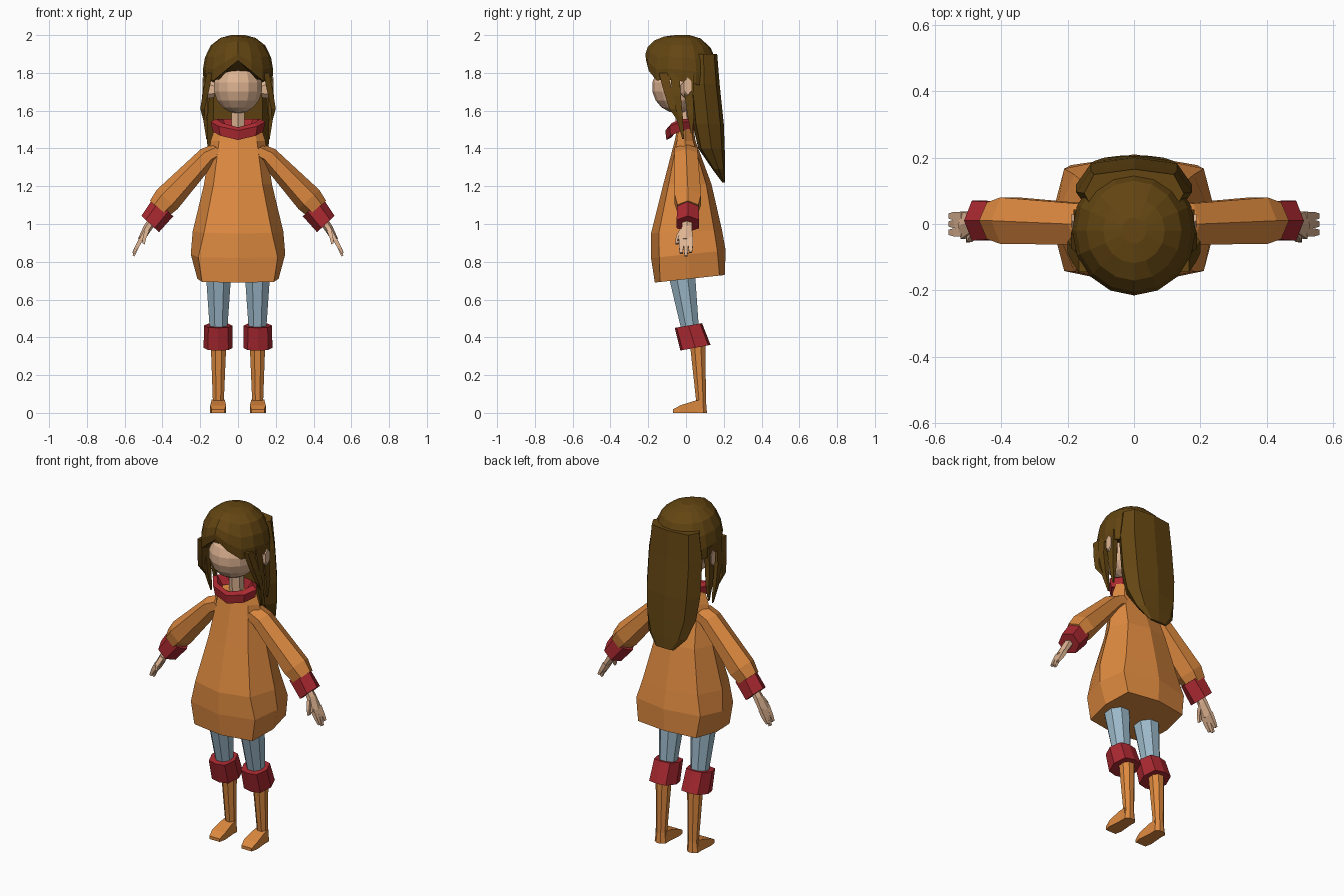
import bpy, bmesh, math
from mathutils import Vector as V


def material(name, rgb):
    m = bpy.data.materials.new(name)
    m.diffuse_color = (*rgb, 1)
    return m


ORANGE = material("orange cloth", (0.72, 0.25, 0.05))
RED = material("red trim", (0.40, 0.022, 0.03))
HAIR = material("brown hair", (0.125, 0.06, 0.006))
SKIN = material("skin", (0.74, 0.46, 0.29))
BLUE = material("blue leggings", (0.33, 0.48, 0.58))


def loft(name, rings, mat, caps=True, closed=False, mirror=False):
    """Join equal-length rings of points into a flat-faced skin."""
    bm = bmesh.new()
    vs = [[bm.verts.new(p) for p in r] for r in rings]
    n = len(vs[0])
    for i in range(len(vs) if closed else len(vs) - 1):
        a, b = vs[i], vs[(i + 1) % len(vs)]
        for j in range(n):
            k = (j + 1) % n
            bm.faces.new((a[j], a[k], b[k], b[j]))
    if caps and not closed:
        bm.faces.new(vs[0])
        bm.faces.new(vs[-1])
    bmesh.ops.recalc_face_normals(bm, faces=bm.faces)
    me = bpy.data.meshes.new(name)
    bm.to_mesh(me)
    bm.free()
    me.materials.append(mat)
    ob = bpy.data.objects.new(name, me)
    bpy.context.collection.objects.link(ob)
    if mirror:
        ob.modifiers.new("mirror", "MIRROR").use_mirror_merge = False
    return ob


def tube(name, path, mat, u, v, n=6, mirror=True):
    """Path entries: (centre, half width along u, half width along v)."""
    u, v = V(u).normalized(), V(v).normalized()
    s = 1 / math.cos(math.pi / n)
    rings = []
    for c, w, d in path:
        rings.append([V(c) + u * w * s * math.cos(a) + v * d * s * math.sin(a)
                      for a in [(i + 0.5) * 2 * math.pi / n for i in range(n)]])
    return loft(name, rings, mat, mirror=mirror)


def octo(z, sx, cx, f, b, tilt=0.0, corner=0.78, x0=0.0):
    """Eight-sided ring: side half width, corner half width, front and back y."""
    m, h = (f + b) / 2, (b - f) / 2
    xy = [(0, -1), (cx, -corner), (sx, 0), (cx, corner),
          (0, 1), (-cx, corner), (-sx, 0), (-cx, -corner)]
    return [V((x0 + x, m + h * t, z + tilt * (t + 1) / 2)) for x, t in xy]


# Dress with a tilted hem
loft("dress", [
    octo(0.69, 0.215, 0.19, -0.165, 0.205, 0.04, 0.85),
    octo(0.82, 0.25, 0.21, -0.185, 0.21, 0.04),
    octo(0.95, 0.24, 0.18, -0.185, 0.19, 0.02),
    octo(1.21, 0.18, 0.13, -0.12, 0.135),
    octo(1.44, 0.145, 0.10, -0.06, 0.05),
    octo(1.49, 0.125, 0.085, -0.05, 0.04, 0.02)], ORANGE)

# Collar: square-section ring that dips at the front
rings = []
for i in range(8):
    a = i * math.pi / 4
    x, y = math.sin(a), -math.cos(a)
    z = 1.525 - 0.045 * max(0, -y) ** 2
    rings.append([V((x * 0.145 * r, -0.03 + y * 0.08 * r, z + h))
                  for r, h in ((0.92, -0.035), (1, 0.015), (0.8, 0.032), (0.55, -0.02))])
loft("collar", rings, RED, closed=True)

# Neck and head
tube("neck", [((0, -0.01, 1.46), 0.035, 0.035), ((0, -0.02, 1.64), 0.035, 0.035)],
     SKIN, (1, 0, 0), (0, 1, 0), mirror=False)
bpy.ops.mesh.primitive_uv_sphere_add(segments=14, ring_count=9, location=(0, -0.04, 1.725))
head = bpy.context.object
head.name = "head"
head.scale = (0.132, 0.14, 0.14)
head.data.materials.append(SKIN)
tube("ear", [((0.125, -0.01, 1.71), 0.02, 0.035), ((0.165, 0.0, 1.715), 0.025, 0.045),
             ((0.188, 0.01, 1.73), 0.02, 0.04)], SKIN, (0, 1, 0), (0, 0, 1))

# Hair cap with a parted fringe
hairline = [1.865, 1.81, 1.76, 1.765, 1.755, 1.74, 1.72, 1.71, 1.70]
rings = []
for t, r in ((0, 0.2), (0.06, 0.5), (0.22, 0.77), (0.48, 0.94), (0.75, 1.0), (1, 0.98), (0.97, 0.74)):
    ring = []
    for i in range(16):
        a = i * math.pi / 8
        zb = hairline[min(i, 16 - i)]
        ring.append(V((0.186 * r * math.sin(a), -0.02 - 0.195 * r * math.cos(a), 2 - (2 - zb) * t)))
    rings.append(ring)
loft("hair_cap", rings, HAIR)

# Long hair down the back
loft("back_hair", [
    octo(1.90, 0.15, 0.12, 0.02, 0.165),
    octo(1.74, 0.175, 0.13, 0.015, 0.178),
    octo(1.53, 0.175, 0.13, 0.035, 0.20),
    octo(1.40, 0.16, 0.12, 0.065, 0.205),
    octo(1.29, 0.125, 0.09, 0.14, 0.207),
    octo(1.22, 0.06, 0.045, 0.192, 0.207)], HAIR)

# Loose strands beside the face
for name, pts in (
        ("front_strand", [(0.15, -0.12, 1.80), (0.17, -0.095, 1.70), (0.188, -0.07, 1.61), (0.178, -0.035, 1.54)]),
        ("middle_strand", [(0.16, -0.06, 1.80), (0.175, -0.05, 1.68), (0.175, -0.035, 1.57), (0.165, -0.015, 1.45)]),
        ("rear_strand", [(0.165, 0.02, 1.80), (0.165, 0.015, 1.68), (0.17, 0.025, 1.58), (0.17, 0.03, 1.48)])):
    tube(name, [(p, w, w * 1.5) for p, w in zip(pts, (0.016, 0.015, 0.012, 0.003))],
         HAIR, (1, 0, 0), (0, 1, 0), n=4)

# Sleeves and cuffs
across = (0.73, 0, 0.68)
tube("sleeve", [((0.10, 0.0, 1.39), 0.06, 0.04), ((0.16, 0.0, 1.36), 0.062, 0.045),
                ((0.375, 0.01, 1.13), 0.07, 0.065), ((0.42, 0.01, 1.08), 0.055, 0.055)],
     ORANGE, (0, 1, 0), across, n=6).name = "sleeve"
tube("sleeve_cuff", [((0.395, 0.01, 1.09), 0.055, 0.062), ((0.465, 0.01, 1.0), 0.06, 0.055)],
     RED, (0, 1, 0), across, n=6)

# Hands: palm, fingers and thumb
side = (0.87, 0, 0.5)
tube("palm", [((0.445, 0.005, 1.03), 0.024, 0.02), ((0.478, 0.005, 0.98), 0.027, 0.02),
              ((0.515, -0.005, 0.915), 0.04, 0.014)], SKIN, (0, 1, 0), side)
for i, (y, tip) in enumerate(((-0.025, 0.845), (0.0, 0.83), (0.024, 0.85))):
    tube("finger_%d" % (i + 1), [((0.51, y, 0.925), 0.013, 0.012), ((0.535, y, 0.88), 0.012, 0.01),
                                 ((0.553, y, tip), 0.008, 0.006)], SKIN, (0, 1, 0), side, n=4)
tube("thumb", [((0.48, -0.015, 0.97), 0.015, 0.012), ((0.495, -0.042, 0.93), 0.012, 0.01),
               ((0.50, -0.047, 0.895), 0.008, 0.007)], SKIN, (0, 1, 0), side, n=4)

# Leggings
tube("legging", [((0.103, -0.03, 0.78), 0.07, 0.075), ((0.103, 0.025, 0.42), 0.045, 0.045)],
     BLUE, (1, 0, 0), (0, 1, 0), n=8)

# Boot cuffs, boots and feet
loft("boot_cuff", [octo(0.45, 0.075, 0.052, -0.06, 0.085, 0.025, 0.85, 0.105),
                   octo(0.33, 0.077, 0.054, -0.03, 0.13, 0.03, 0.85, 0.105)], RED, mirror=True)
tube("boot_shaft", [((0.103, 0.06, 0.39), 0.042, 0.042), ((0.104, 0.08, 0.06), 0.029, 0.026),
                    ((0.105, 0.078, 0.0), 0.036, 0.033)], ORANGE, (1, 0, 0), (0, 1, 0), n=8)
tube("boot_foot", [((0.105, 0.085, 0.035), 0.034, 0.035), ((0.105, 0.045, 0.032), 0.036, 0.032),
                   ((0.105, -0.03, 0.02), 0.042, 0.02), ((0.105, -0.07, 0.009), 0.034, 0.009)],
     ORANGE, (1, 0, 0), (0, 0, 1), n=4)
